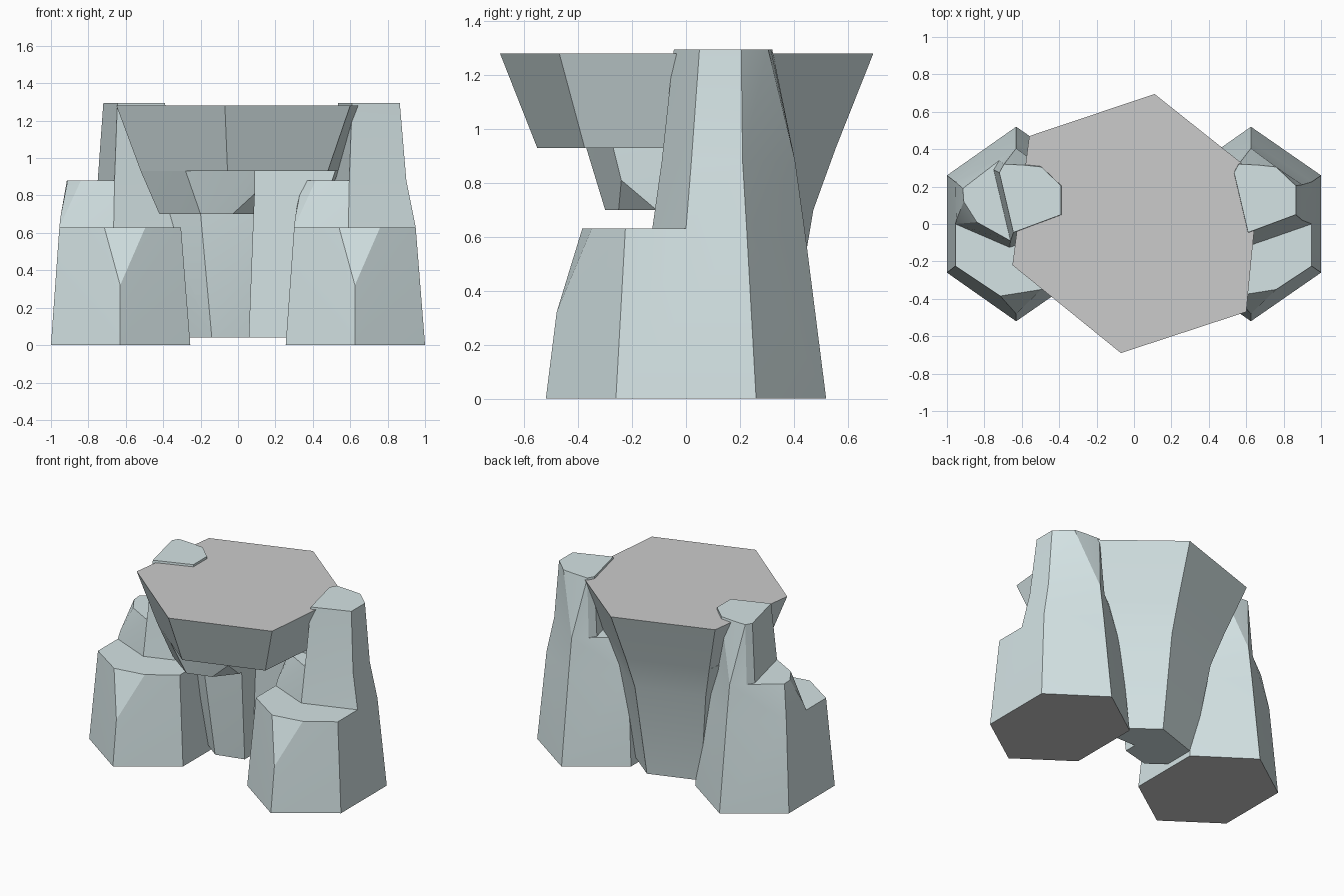
import bpy, bmesh, math

if "Cube" in bpy.data.objects:
    bpy.data.objects.remove(bpy.data.objects["Cube"])

rock = bpy.data.materials.new("pale_rock")
rock.diffuse_color = (0.66, 0.77, 0.78, 1)
rock.use_nodes = True
rock.node_tree.nodes["Principled BSDF"].inputs["Base Color"].default_value = rock.diffuse_color


def ring(pts, z, s=1.0):
    """Points of a flat outline at height z, scaled about the centre."""
    return [(x * s, y * s, z) for x, y in pts]


def hull(name, pts):
    """Convex chunk of rock through the given points."""
    bm = bmesh.new()
    for p in pts:
        bm.verts.new(p)
    res = bmesh.ops.convex_hull(bm, input=bm.verts[:])
    bmesh.ops.delete(bm, geom=[v for v in bm.verts if not v.link_faces], context='VERTS')
    bmesh.ops.dissolve_limit(bm, angle_limit=math.radians(0.1), verts=bm.verts[:], edges=bm.edges[:])
    bmesh.ops.recalc_face_normals(bm, faces=bm.faces[:])
    me = bpy.data.meshes.new(name)
    bm.to_mesh(me)
    bm.free()
    ob = bpy.data.objects.new(name, me)
    bpy.context.collection.objects.link(ob)
    return ob


def fuse(name, chunks, grey_z):
    """Union the chunks, then leave the flat face at height grey_z grey."""
    base = chunks[0]
    base.name = name
    bpy.context.view_layer.objects.active = base
    for c in chunks[1:]:
        m = base.modifiers.new("union", 'BOOLEAN')
        m.operation, m.solver, m.object = 'UNION', 'EXACT', c
        bpy.ops.object.modifier_apply(modifier=m.name)
        bpy.data.objects.remove(c)
    me = base.data
    me.materials.clear()
    me.materials.append(rock)
    me.materials.append(None)
    for p in me.polygons:
        flat = all(abs(me.vertices[i].co.z - grey_z) < 0.002 for i in p.vertices)
        p.material_index = 1 if flat else 0
    bpy.ops.object.select_all(action='DESELECT')
    base.select_set(True)
    bpy.ops.object.shade_smooth_by_angle(angle=math.radians(14))
    return base


# Side pillar: three stacked tapering tiers
foot = [(0, -.52), (.375, -.26), (.375, .26), (0, .52), (-.37, .26), (-.37, -.26)]
shelf = [(-.085, -.385), (.135, -.35), (.325, -.225), (.325, .225), (0, .44),
         (-.325, .225), (-.325, -.225)]
mid_low = [(-.035, -.125), (.325, 0), (.325, .225), (0, .44), (-.325, .225), (-.325, 0)]
tower_low = [(-.03, -.09), (.275, .02), (.275, .21), (0, .405), (-.09, .34), (-.12, .29)]
ledge = [(-.21, .01), (-.28, .12), (-.285, .19)]
tower_top = [(-.015, -.045), (.24, .05), (.24, .205), (.135, .305), (.04, .315),
             (-.065, .32), (-.09, .275)]
pillar = fuse("right_pillar", [
    hull("base", ring(foot, 0) + [(0, -.48, .32)] + ring(shelf, .63)),
    hull("middle", ring(mid_low, .63) + [(-.32, .02, .68)] + ring(tower_low + ledge, .88)),
    hull("tower", ring(tower_low, .88) + ring(tower_top, 1.295)),
], 0)
pillar.location.x = .625
left = pillar.copy()
left.name = "left_pillar"
left.location.x = -.63
bpy.context.collection.objects.link(left)

# Central table rock: wide hexagon on top, stepping in towards a narrow foot
hexa = [(.11, .695), (.67, .25), (.6, -.47), (-.07, -.69), (-.65, -.22), (-.56, .47)]


def rear(s):
    """Back half of the hexagon, cut along a straight front line."""
    return [(.11 * s, .695 * s), (.67 * s, .25 * s), (.65 * s, .08),
            (-.62 * s, .08), (-.56 * s, .47 * s)]


fuse("table_rock", [
    hull("slab", ring(hexa, 1.28) + ring(hexa, .93, .80)),
    hull("upper_back", ring(rear(.80), .93) + ring(rear(.68), .70)),
    hull("lower_back", ring(rear(.68), .70) + ring(rear(.52), .04)),
    hull("step", ring([(-.28, -.37), (.09, -.27), (.09, .15), (-.47, .15), (-.52, -.176)], .93)
         + [(.09, -.24, .81)]
         + ring([(-.2, -.30), (-.03, -.25), (.085, -.11), (.085, .15), (-.40, .15), (-.42, -.14)], .70)),
    hull("stem", ring([(-.2, -.11), (.085, -.08), (.085, .15), (-.39, .15), (-.415, .02)], .70)
         + ring([(-.14, -.06), (.06, -.01), (.06, .15), (-.29, .15), (-.32, .08)], .04)),
], 1.28)
